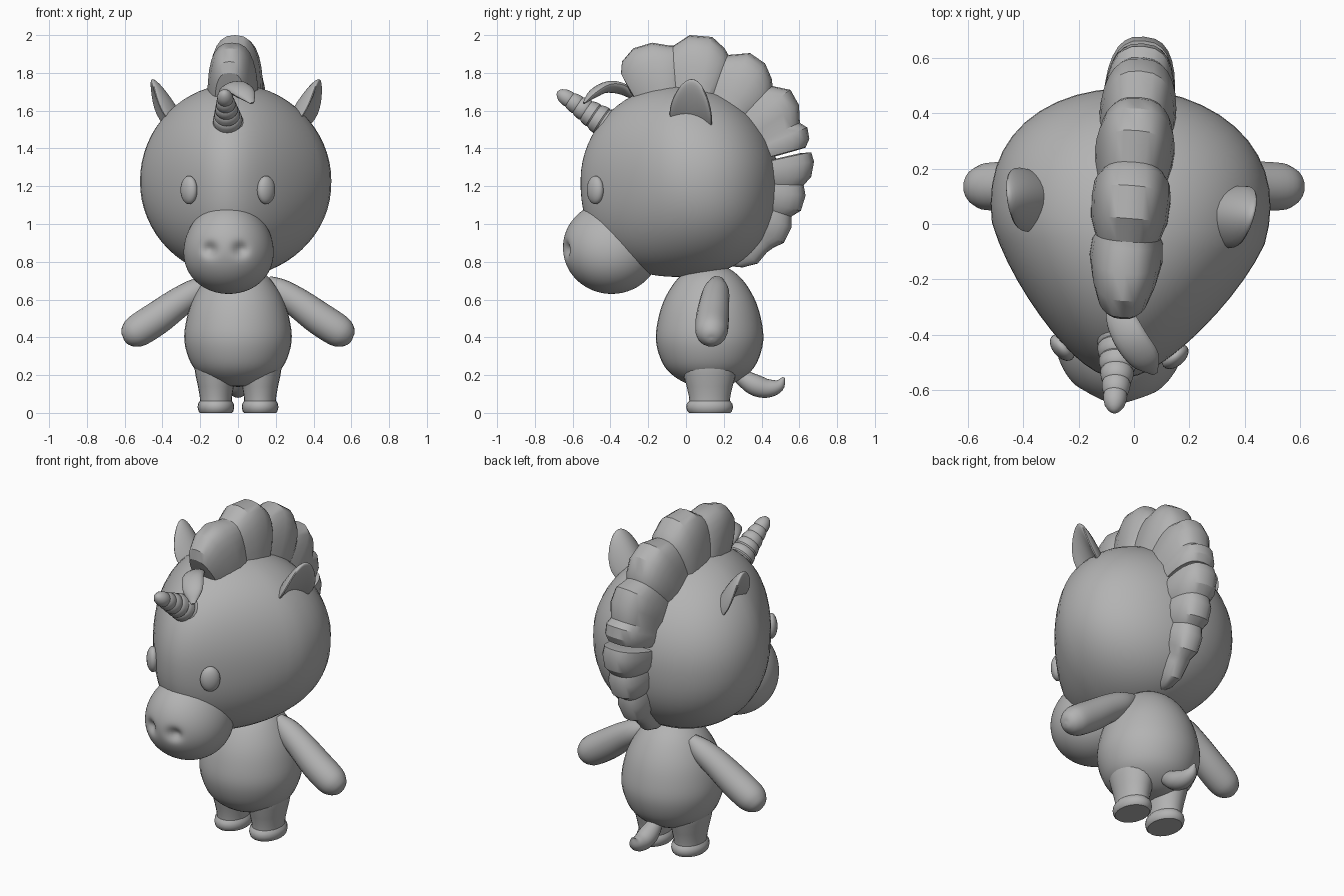
import bpy, bmesh, math
from mathutils import Vector, Matrix

if "Cube" in bpy.data.objects:
    bpy.data.objects.remove(bpy.data.objects["Cube"])

grey = bpy.data.materials.new("matte_grey")
grey.diffuse_color = (0.45, 0.45, 0.45, 1)
grey.use_nodes = True
grey.node_tree.nodes["Principled BSDF"].inputs["Base Color"].default_value = grey.diffuse_color

# The head and everything on it is turned slightly to one side
TURN = Matrix.Translation((-0.018, 0, 0)) @ Matrix.Rotation(-0.08, 4, 'Z')
STAY = Matrix.Identity(4)
FLIP = Matrix.Scale(-1, 4, (1, 0, 0))


def finish(name, bm, matrix=STAY, angle=35):
    bm.transform(matrix)
    bmesh.ops.recalc_face_normals(bm, faces=bm.faces)
    me = bpy.data.meshes.new(name)
    bm.to_mesh(me)
    bm.free()
    me.materials.append(grey)
    me.shade_smooth()
    me.set_sharp_from_angle(angle=math.radians(angle))
    ob = bpy.data.objects.new(name, me)
    bpy.context.collection.objects.link(ob)
    return ob


def ball(name, shape, matrix=STAY, u=40, v=24):
    """Unit sphere whose points are moved by the shape function."""
    bm = bmesh.new()
    bmesh.ops.create_uvsphere(bm, u_segments=u, v_segments=v, radius=1)
    for vert in bm.verts:
        vert.co = shape(vert.co.copy())
    return finish(name, bm, matrix)


def loft(name, rings, matrix=STAY, angle=35):
    bm = bmesh.new()
    rows = [[bm.verts.new(p) for p in ring] for ring in rings]
    n = len(rows[0])
    for a, b in zip(rows, rows[1:]):
        for i in range(n):
            j = (i + 1) % n
            bm.faces.new((a[i], a[j], b[j], b[i]))
    bm.faces.new(rows[0])
    bm.faces.new(rows[-1])
    return finish(name, bm, matrix, angle)


def curve(points, steps=4):
    """Smooth curve through points of any dimension."""
    pts = [Vector(p) for p in points]
    pts = [pts[0] * 2 - pts[1]] + pts + [pts[-1] * 2 - pts[-2]]
    out = []
    for a, b, c, d in zip(pts, pts[1:], pts[2:], pts[3:]):
        for k in range(steps):
            t = k / steps
            out.append((b * 2 + (c - a) * t + (a * 2 - b * 5 + c * 4 - d) * t * t
                        + (b * 3 - a - c * 3 + d) * t ** 3) / 2)
    return out + [pts[-2]]


def lathe(name, profile, matrix=STAY, n=28, depth=1.0, angle=35):
    rings = [[(r * math.cos(2 * math.pi * i / n), depth * r * math.sin(2 * math.pi * i / n), z)
              for i in range(n)] for r, z in profile]
    return loft(name, rings, matrix, angle)


def tube(name, path, matrix=STAY, ref=(0, 1, 0), flat=1.0, n=18):
    """Path of (x, y, z, radius); flat squashes it across the ref direction."""
    pts = curve(path)
    rings = []
    for k, p in enumerate(pts):
        tan = (pts[min(k + 1, len(pts) - 1)].xyz - pts[max(k - 1, 0)].xyz).normalized()
        side = tan.cross(Vector(ref)).normalized()
        up = side.cross(tan)
        r = max(p.w, 0.003)
        rings.append([p.xyz + side * r * math.cos(2 * math.pi * i / n)
                      + up * r * flat * math.sin(2 * math.pi * i / n) for i in range(n)])
    return loft(name, rings, matrix)


# Head: round, tapering towards the face, squarer below
def head_shape(p):
    if p.z < 0:
        c = math.hypot(p.y, p.z)
        k = c / (abs(p.y) ** 2.35 + abs(p.z) ** 2.35) ** (1 / 2.35)
        p.y, p.z = p.y * k, p.z * k
    width = 0.495 + (0.2 if p.y < 0 else 0.11) * p.y
    return Vector((p.x * width, -0.035 + 0.525 * p.y, 1.23 + 0.51 * p.z))


ball("head", head_shape, TURN, 48, 32)


# Muzzle with two dented nostrils
def muzzle_shape(p):
    q = Vector((0.237 * p.x, -0.395 + 0.258 * p.y, 0.875 + 0.245 * p.z))
    q.x *= 1 - 0.1 * p.z
    if p.y < 0:
        d = math.hypot((abs(q.x) - 0.082) / 0.036, (q.z - 0.865) / 0.036)
        q.y += 0.035 * math.exp(-d * d)
    return q


ball("muzzle", muzzle_shape, TURN @ Matrix.Identity(4), 96, 64)

# Eyes and ears, mirrored across the head
def ear_shape(p):
    x = 0.115 * p.x * (1 - 0.2 * p.z)
    return Vector((x, 0.032 * p.y + 4.5 * x * x, 0.165 * (p.z + 1)))


ear_axis = Vector((0.55, 0, 0.835)).normalized()
ear_across = Vector((0.25, 0.97, 0))
ear_across = (ear_across - ear_axis * ear_across.dot(ear_axis)).normalized()
ear_out = ear_axis.cross(ear_across)
if ear_out.x < 0:
    ear_out = -ear_out
ear_frame = Matrix((ear_across, ear_out, ear_axis)).transposed().to_4x4()
ear_frame.translation = (0.265, 0.07, 1.49)

for label, m in (("right", STAY), ("left", FLIP)):
    eye = Matrix.Translation((0.205, -0.465, 1.18)) @ Matrix.Rotation(math.radians(45), 4, 'Z')
    ball(label + "_eye", lambda p: Vector((0.056 * p.x, 0.035 * p.y, 0.075 * p.z)),
         TURN @ m @ eye, 20, 14)
    ball(label + "_ear", ear_shape, TURN @ m @ ear_frame, 24, 16)

# Ringed horn
base, tip = Vector((0, -0.40, 1.515)), Vector((0, -0.683, 1.70))
length = (tip - base).length
profile = []
for i in range(6):
    for f, s in ((0.0, 0.92), (0.15, 1.0), (0.6, 1.02), (0.9, 0.98)):
        t = (i + f) / 6 * 0.92
        profile.append((s * (0.088 - 0.056 * t), t * length))
profile += [(0.026, 0.955 * length), (0.016, 0.985 * length), (0.004, length)]
horn_frame = (tip - base).to_track_quat('Z', 'Y').to_matrix().to_4x4()
horn_frame.translation = base
lathe("horn", profile, TURN @ horn_frame, 20)

# Forelock curl beside the horn
tube("forelock", [(-0.07, -0.27, 1.67, 0.03), (-0.05, -0.34, 1.715, 0.055),
                  (-0.01, -0.42, 1.725, 0.062), (0.04, -0.49, 1.69, 0.055),
                  (0.075, -0.54, 1.64, 0.012)], ref=(0, -0.5, 0.86), flat=0.45)


# Mane crests: scalloped outlines (y, z, half width) swept around the head
def crest(name, outline, n=14):
    centre = Vector((0, 0, 1.23))
    rings = []
    for y, z, w in outline:
        outer = Vector((0, y, z))
        inner = centre + (outer - centre).normalized() * 0.42
        ring = []
        for i in range(n + 1):
            a = math.pi * i / n
            c = math.cos(a)
            side = math.copysign(abs(c) ** 0.75, c) * w
            ring.append(inner + (outer - inner) * math.sin(a) ** 0.75 + Vector((side, 0, 0)))
        rings.append(ring)
    loft(name, rings, TURN, 30)


crest("upper_mane", [
    (-0.30, 1.71, 0.06), (-0.345, 1.80, 0.085), (-0.34, 1.86, 0.10), (-0.28, 1.93, 0.12),
    (-0.18, 1.96, 0.135), (-0.09, 1.945, 0.13), (-0.065, 1.945, 0.12), (0.02, 2.0, 0.14),
    (0.14, 1.99, 0.145), (0.205, 1.93, 0.14), (0.225, 1.895, 0.125), (0.34, 1.905, 0.14),
    (0.42, 1.85, 0.145), (0.455, 1.77, 0.135), (0.46, 1.73, 0.125), (0.555, 1.71, 0.135),
    (0.60, 1.63, 0.14), (0.605, 1.535, 0.125), (0.645, 1.51, 0.13), (0.655, 1.45, 0.13),
    (0.635, 1.405, 0.12)])
crest("lower_mane", [
    (0.61, 1.375, 0.11), (0.665, 1.38, 0.125), (0.68, 1.33, 0.13), (0.665, 1.25, 0.125),
    (0.625, 1.205, 0.108), (0.635, 1.15, 0.115), (0.61, 1.07, 0.108), (0.56, 1.04, 0.09),
    (0.56, 0.98, 0.097), (0.52, 0.90, 0.09), (0.465, 0.875, 0.07), (0.43, 0.85, 0.075),
    (0.38, 0.79, 0.065), (0.30, 0.77, 0.05), (0.25, 0.775, 0.03)])

# Pear-shaped body
lathe("body", curve([(0.004, 0.138), (0.10, 0.148), (0.19, 0.195), (0.25, 0.265),
                     (0.284, 0.38), (0.272, 0.50), (0.235, 0.61), (0.17, 0.71),
                     (0.09, 0.77), (0.004, 0.79)]), Matrix.Translation((0, 0.125, 0)), 36)

# Arms and legs, mirrored
leg_profile = [(0.004, 0), (0.085, 0), (0.092, 0.008), (0.097, 0.03), (0.094, 0.05),
               (0.084, 0.064), (0.086, 0.09), (0.095, 0.14), (0.108, 0.20), (0.12, 0.28),
               (0.10, 0.36), (0.004, 0.40)]
for label, m in (("right", STAY), ("left", FLIP)):
    leg = Matrix.Translation((0.117, 0.125, 0))
    lathe(label + "_leg", leg_profile, m @ leg, 24, 1.28)
    tube(label + "_arm", [(0.15, 0.165, 0.69, 0.04), (0.22, 0.16, 0.645, 0.068),
                          (0.32, 0.15, 0.58, 0.08), (0.43, 0.14, 0.50, 0.088),
                          (0.53, 0.135, 0.435, 0.086), (0.575, 0.135, 0.405, 0.066),
                          (0.597, 0.135, 0.39, 0.036), (0.604, 0.135, 0.386, 0.003)], m)

# Upturned tail
tube("tail", [(0, 0.28, 0.20, 0.04), (0, 0.36, 0.15, 0.056), (0, 0.43, 0.13, 0.05),
              (0, 0.49, 0.145, 0.034), (0, 0.518, 0.188, 0.006)], ref=(1, 0, 0))
